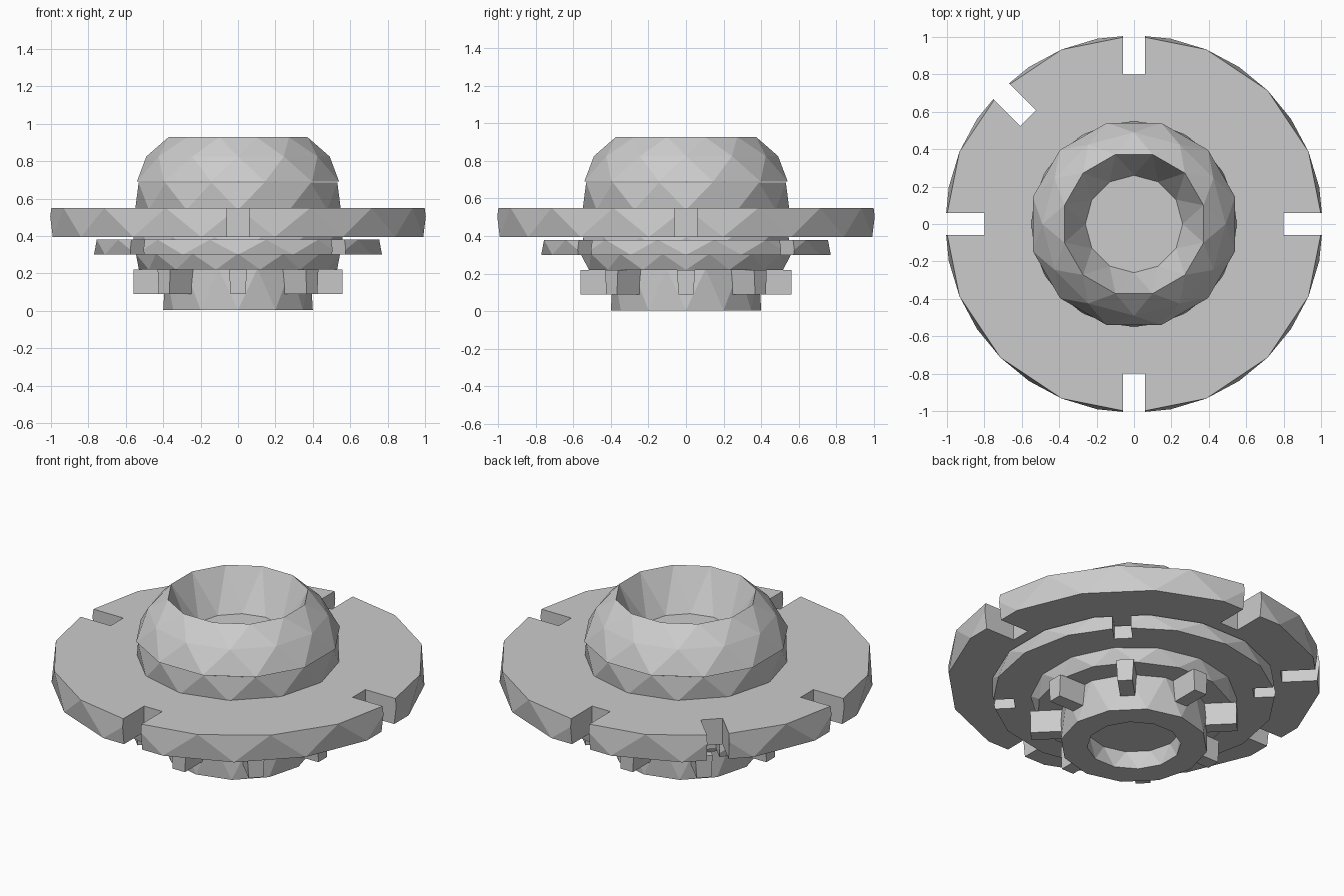
import bpy, bmesh, math
from mathutils import Matrix

if "Cube" in bpy.data.objects:
    bpy.data.objects.remove(bpy.data.objects["Cube"])


def finish(bm, name):
    bmesh.ops.recalc_face_normals(bm, faces=bm.faces)
    me = bpy.data.meshes.new(name)
    bm.to_mesh(me)
    bm.free()
    ob = bpy.data.objects.new(name, me)
    bpy.context.collection.objects.link(ob)
    return ob


def faceted_lathe(name, profile, sides, start=0.0):
    """Spin (radius, z) rings, each turned half a step, joined by triangles."""
    bm = bmesh.new()
    step = 2 * math.pi / sides
    rings = []
    for k, (r, z) in enumerate(profile):
        a0 = math.radians(start) + k * step / 2
        rings.append([bm.verts.new((r * math.cos(a0 + j * step),
                                    r * math.sin(a0 + j * step), z))
                      for j in range(sides)])
    for a, b in zip(rings, rings[1:]):
        for j in range(sides):
            n = (j + 1) % sides
            bm.faces.new((a[j], a[n], b[j]))
            bm.faces.new((a[n], b[n], b[j]))
    bm.faces.new(rings[0])
    bm.faces.new(rings[-1])
    return finish(bm, name)


def radial_boxes(name, angles, r0, r1, width, z0, z1, taper=1.0):
    """Boxes pointing outwards at the given angles, narrower at the bottom."""
    bm = bmesh.new()
    for ang in angles:
        verts = bmesh.ops.create_cube(bm, size=1)["verts"]
        for v in verts:
            w = width * (taper if v.co.z < 0 else 1)
            v.co = (r0 if v.co.x < 0 else r1, v.co.y * w,
                    z0 if v.co.z < 0 else z1)
        bmesh.ops.rotate(bm, verts=verts, cent=(0, 0, 0),
                         matrix=Matrix.Rotation(math.radians(ang), 3, 'Z'))
    return finish(bm, name)


def cut_notches(ob, angles, r0, width):
    cutter = radial_boxes("notch_cutter", angles, r0, 1.3, width, 0.1, 0.8)
    cutter.hide_render = True
    mod = ob.modifiers.new("notches", 'BOOLEAN')
    mod.operation = 'DIFFERENCE'
    mod.solver = 'EXACT'
    mod.object = cutter
    bpy.context.view_layer.objects.active = ob
    bpy.ops.object.modifier_apply(modifier=mod.name)
    bpy.data.objects.remove(cutter)


# Foot with a shallow recess underneath
faceted_lathe("foot", [(0.255, 0.11), (0.255, 0.005), (0.4, 0.005), (0.4, 0.225)], 12)

# Eight teeth around the foot
radial_boxes("foot_teeth", range(0, 360, 45), 0.34, 0.56, 0.095, 0.09, 0.22, 0.85)

# Collar above the teeth
faceted_lathe("collar", [(0.53, 0.22), (0.56, 0.305), (0.56, 0.395)], 14)

# Small flange, notched on the diagonals
flange = faceted_lathe("lower_flange", [(0.77, 0.30), (0.77, 0.38)], 16)
cut_notches(flange, (45, 135, 225, 315), 0.65, 0.10)

# Main disc, notched on the axes plus one diagonal
disc = faceted_lathe("main_disc", [(1.01, 0.395), (1.01, 0.55)], 16, 11.25)
cut_notches(disc, (0, 90, 135, 180, 270), 0.80, 0.12)

# Neck and hollow domed top
faceted_lathe("neck", [(0.55, 0.54), (0.55, 0.685)], 12)
faceted_lathe("dome", [(0.26, 0.692), (0.385, 0.928), (0.49, 0.825), (0.56, 0.69)], 12)
